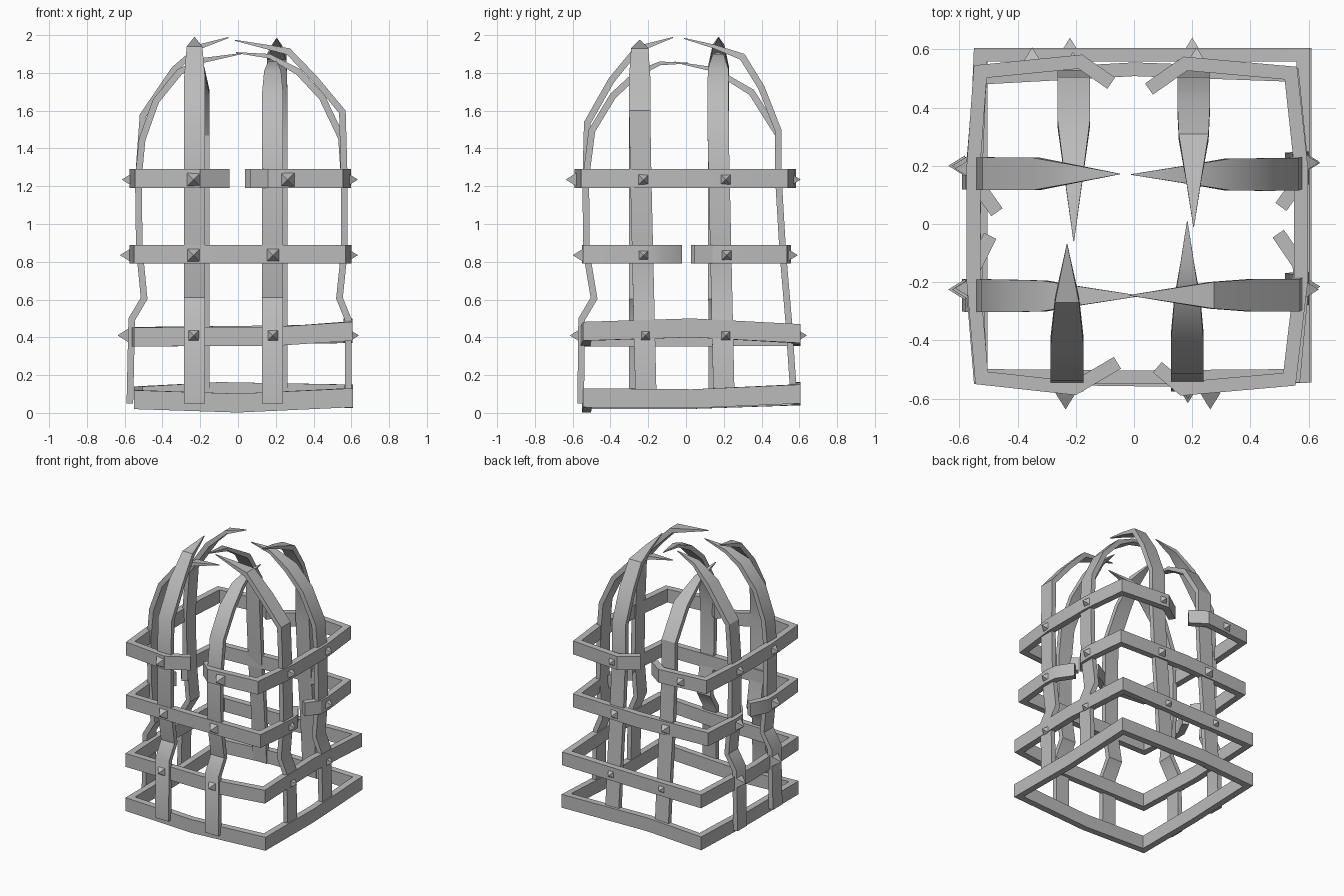
import bpy, bmesh, math
from mathutils import Vector

cube = bpy.data.objects.get("Cube")
if cube:
    bpy.data.objects.remove(cube, do_unlink=True)

iron = bpy.data.materials.new("grey_iron")
iron.use_nodes = True
iron.diffuse_color = (0.5, 0.5, 0.5, 1)
iron.node_tree.nodes["Principled BSDF"].inputs["Base Color"].default_value = (0.5, 0.5, 0.5, 1)


def finish(name, bm):
    bmesh.ops.recalc_face_normals(bm, faces=bm.faces[:])
    mesh = bpy.data.meshes.new(name)
    bm.to_mesh(mesh)
    bm.free()
    mesh.materials.append(iron)
    obj = bpy.data.objects.new(name, mesh)
    bpy.context.collection.objects.link(obj)
    bpy.ops.object.select_all(action='DESELECT')
    obj.select_set(True)
    bpy.context.view_layer.objects.active = obj
    bpy.ops.object.shade_smooth_by_angle(angle=math.radians(30))


def offsets(path, closed=False):
    """Mitred left-hand offset direction at every point of a flat path."""
    pts = [Vector(p) for p in path]
    count = len(pts)
    result = []
    for i, p in enumerate(pts):
        normals = []
        for a, b in ((i - 1, i), (i, i + 1)):
            if closed or (a >= 0 and b < count):
                d = (pts[b % count] - pts[a % count]).normalized()
                normals.append(Vector((-d.y, d.x)))
        n = sum(normals, Vector((0, 0))) / len(normals)
        result.append(n / max(n.length_squared, 0.3))
    return result


def strip(name, stations, closed=False):
    """Skin a run of four-cornered cross-sections."""
    bm = bmesh.new()
    rings = [[bm.verts.new(c) for c in s] for s in stations]
    pairs = list(zip(rings, rings[1:]))
    if closed:
        pairs.append((rings[-1], rings[0]))
    else:
        bm.faces.new(rings[0])
        bm.faces.new(rings[-1])
    for a, b in pairs:
        for k in range(4):
            j = (k + 1) % 4
            bm.faces.new((a[k], a[j], b[j], b[k]))
    finish(name, bm)


def band(name, path, closed=False, thick=0.047, half=0.05):
    flat = [p[:2] for p in path]
    stations = []
    for (x, y, z), n in zip(path, offsets(flat, closed)):
        ix, iy = x + n.x * thick, y + n.y * thick
        stations.append([(x, y, z - half), (x, y, z + half),
                         (ix, iy, z + half), (ix, iy, z - half)])
    strip(name, stations, closed)


# Lower closed bands, slightly warped
band("bottom_band", [(-.55, -.55, .07), (0, -.55, .052), (.61, -.545, .08), (.61, .03, .075),
                     (.61, .605, .10), (-.1, .605, .113), (-.55, .605, .09), (-.55, 0, .07)], True)
band("lower_band", [(-.55, -.55, .402), (.2, -.56, .405), (.605, -.545, .432), (.605, .03, .45),
                    (.605, .605, .42), (0, .605, .41), (-.55, .605, .405), (-.575, 0, .402)], True)


def level(points, z):
    return [(x, y, z) for x, y in points]


# Upper bands, broken on two opposite sides with ends bent inward
band("middle_band_front", level([(-.515, -.03), (-.575, -.15), (-.575, -.24), (-.55, -.545), (0, -.55),
                                 (.57, -.545), (.6, -.22), (.59, -.13), (.515, -.02)], .84))
band("middle_band_back", level([(.524, .045), (.592, .14), (.597, .22), (.565, .535), (0, .555),
                                (-.55, .525), (-.575, .22), (-.57, .14), (-.49, .027)], .84))
band("upper_band_right", level([(-.065, .503), (-.178, .582), (-.55, .545), (-.575, .2), (-.575, -.2),
                                (-.545, -.55), (-.2, -.588), (-.045, -.497)], 1.24))
band("upper_band_left", level([(.065, -.51), (.16, -.59), (.555, -.555), (.597, -.2), (.597, .2),
                               (.56, .54), (.17, .575), (.038, .483)], 1.24))

# Upright bars: lower profiles (distance outward, height) and curved tops
OUT = {"front": Vector((0, -1, 0)), "back": Vector((0, 1, 0)),
       "right": Vector((-1, 0, 0)), "left": Vector((1, 0, 0))}
LOWER = {
    "front": [(.575, .05), (.57, .5), (.505, .61), (.545, .85), (.548, 1.24)],
    "back": [(.59, .06), (.56, .5), (.53, .85), (.507, 1.24)],
    "right": [(.59, .05), (.58, .5), (.515, .61), (.54, .87), (.545, 1.24)],
    "left": [(.602, .05), (.6, .5), (.555, .61), (.58, .85), (.58, 1.24)],
}
# side, name, lateral position at bottom and top, top curve
BARS = [
    ("front", "a", -.23, -.23, [(.54, 1.54), (.41, 1.77), (.27, 1.94), (.07, 1.99)]),
    ("front", "b", .183, .183, [(.515, 1.5), (.4, 1.69), (.27, 1.81), (.14, 1.86), (-.01, 1.855)]),
    ("back", "a", -.207, -.207, [(.505, 1.48), (.36, 1.71), (.15, 1.83), (-.06, 1.86)]),
    ("back", "b", .205, .205, [(.505, 1.5), (.415, 1.73), (.31, 1.9), (.15, 1.95), (-.01, 1.985)]),
    ("right", "a", -.245, -.247, [(.525, 1.45), (.45, 1.66), (.32, 1.82), (.18, 1.88), (-.02, 1.905)]),
    ("right", "b", .175, .172, [(.52, 1.58), (.35, 1.83), (.21, 1.95), (.05, 1.99)]),
    ("left", "a", -.21, -.245, [(.57, 1.6), (.42, 1.78), (.275, 1.93), (-.015, 1.975)]),
    ("left", "b", .203, .17, [(.565, 1.46), (.46, 1.68), (.33, 1.82), (.17, 1.9), (-.01, 1.91)]),
]


def lateral(side):
    return Vector((1, 0, 0)) if side in ("front", "back") else Vector((0, 1, 0))


for side, tag, low, high, top in BARS:
    profile = LOWER[side] + top
    out, lat = OUT[side], lateral(side)
    tip = profile[-1][0]
    stations = []
    for (r, z), n in zip(profile, offsets(profile)):
        taper = min(1, max(.02, (r - tip) / (.34 - tip)))
        thick = .035 * max(.15, min(1, taper * 1.3))
        mid = lat * (low + (high - low) * min(1, z / 1.5))
        side_step = lat * .056 * taper
        outer = mid + out * r + Vector((0, 0, z))
        inner = mid + out * (r + n.x * thick) + Vector((0, 0, z + n.y * thick))
        stations.append([outer - side_step, outer + side_step,
                         inner + side_step, inner - side_step])
    strip(f"{side}_bar_{tag}", stations)

# Pyramid studs: height, then per side (outward tip, two lateral positions)
STUDS = [
    (.41, {"front": (.615, -.235, .185), "back": (.64, -.22, .2),
           "right": (.638, -.225, .2), "left": (.64, -.215, .21)}),
    (.835, {"front": (.6, -.235, .185), "back": (.592, -.21, .21),
            "right": (.625, -.225, .2), "left": (.635, -.225, .215)}),
    (1.235, {"front": (.637, -.235, .262), "back": (.607, -.35, .215),
             "right": (.615, -.22, .19), "left": (.635, -.225, .21)}),
]
for z, sides in STUDS:
    for side, (tip, *places) in sides.items():
        out, lat = OUT[side], lateral(side)
        up = Vector((0, 0, 1))
        for i, s in enumerate(places):
            bm = bmesh.new()
            centre = lat * s + up * z
            base = [bm.verts.new(centre + out * (tip - .058) + lat * (a * .036) + up * (b * .036))
                    for a, b in ((-1, -1), (1, -1), (1, 1), (-1, 1))]
            apex = bm.verts.new(centre + out * tip)
            bm.faces.new(base)
            for k in range(4):
                bm.faces.new((base[k], base[(k + 1) % 4], apex))
            finish(f"{side}_stud_{int(z * 100)}_{i}", bm)
